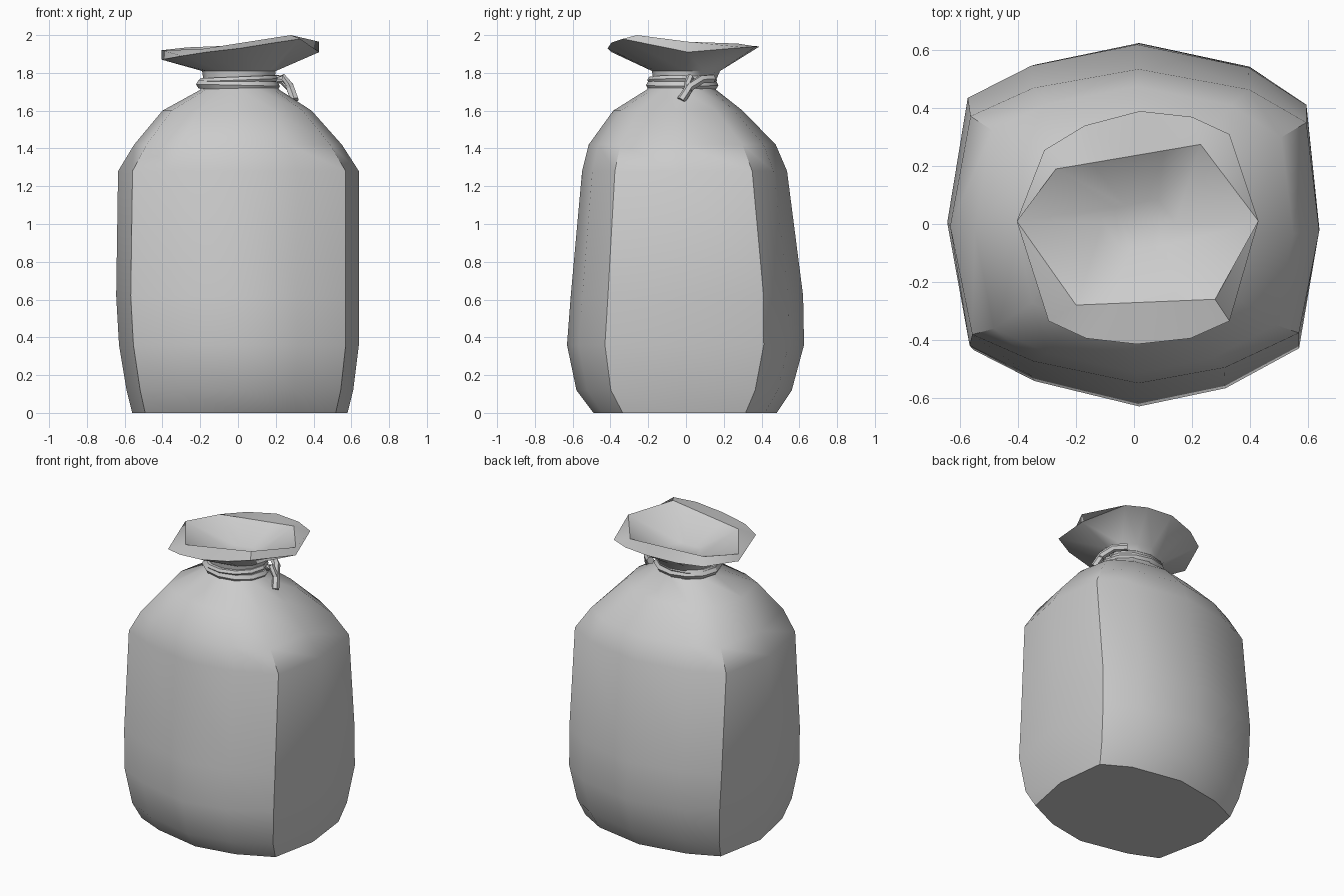
import bpy, bmesh, math
from math import cos, sin, tau
from mathutils import Vector

if "Cube" in bpy.data.objects:
    bpy.data.objects.remove(bpy.data.objects["Cube"])

cloth = bpy.data.materials.new("grey_cloth")
cloth.use_nodes = True
GREY = (0.6, 0.6, 0.6, 1)
cloth.diffuse_color = GREY
cloth.node_tree.nodes["Principled BSDF"].inputs["Base Color"].default_value = GREY


def loft(name, rings, angle, cap_start=True, cap_end=True, closed=False):
    """Skin a list of equal-length point rings into one object."""
    bm = bmesh.new()
    loops = [[bm.verts.new(p) for p in ring] for ring in rings]
    pairs = list(zip(loops, loops[1:]))
    if closed:
        pairs.append((loops[-1], loops[0]))
    for a, b in pairs:
        for i in range(len(a)):
            j = (i + 1) % len(a)
            bm.faces.new((a[i], a[j], b[j], b[i]))
    if cap_start and not closed:
        bm.faces.new(loops[0])
    if cap_end and not closed:
        bm.faces.new(loops[-1])
    bmesh.ops.remove_doubles(bm, verts=bm.verts, dist=0.0005)
    bmesh.ops.recalc_face_normals(bm, faces=bm.faces)
    mesh = bpy.data.meshes.new(name)
    bm.to_mesh(mesh)
    bm.free()
    mesh.materials.append(cloth)
    obj = bpy.data.objects.new(name, mesh)
    bpy.context.collection.objects.link(obj)
    bpy.ops.object.select_all(action="DESELECT")
    obj.select_set(True)
    bpy.context.view_layer.objects.active = obj
    bpy.ops.object.shade_smooth_by_angle(angle=math.radians(angle))
    return obj


# Sack: boxy twelve-point plan that rounds off towards the neck
PLAN = [Vector(p) for p in (
    (-1, 0), (-.89, .70), (-.55, .88), (.02, 1), (.62, .87), (.93, .66),
    (1, -.03), (.89, -.68), (.49, -.9), (.02, -1), (-.55, -.86), (-.88, -.69))]
ROUND = [Vector((-cos(tau * k / 12), sin(tau * k / 12))) for k in range(12)]
FULL_CORNERS = {1: 1.5, 11: 2.5}  # right-hand corners stay square for longer


def plan_ring(z, x0, x1, y0, y1, roundness):
    ring = []
    for k, (p, q) in enumerate(zip(PLAN, ROUND)):
        v = p.lerp(q, roundness ** FULL_CORNERS.get(k, 1))
        ring.append(Vector(((x0 + x1 + v.x * (x1 - x0)) / 2,
                            (y0 + y1 + v.y * (y1 - y0)) / 2, z)))
    return ring


# height, x range, y range, roundness
body = [plan_ring(*row) for row in (
    (0, -.56, .58, -.49, .48, 0),
    (.12, -.59, .61, -.58, .56, 0),
    (.36, -.63, .64, -.63, .625, 0),
    (.62, -.645, .64, -.61, .62, 0),
    (1.28, -.635, .64, -.55, .535, 0),
    (1.42, -.55, .55, -.515, .475, .1),
    (1.6, -.4, .39, -.385, .3, .42),
    (1.71, -.2, .22, -.21, .16, 1),
    (1.76, -.18, .19, -.17, .15, 1))]
loft("sack_body", body, 42)

# Flared mouth: outer lip, folded inner lip and dish
outer = [Vector(p) for p in (
    (-.405, .01, 1.87), (-.31, .255, 1.90), (-.17, .34, 1.92), (.02, .39, 1.94),
    (.2, .37, 1.94), (.33, .31, 1.935), (.43, .01, 1.91), (.33, -.335, 1.98),
    (.195, -.395, 1.96), (.01, -.415, 1.93), (-.165, -.395, 1.91), (-.295, -.335, 1.89))]
left, back_l, back_r, right, front_r, front_l = [Vector(p) for p in (
    (-.405, .01, 1.92), (-.27, .19, 1.935), (.23, .275, 1.955),
    (.43, .01, 1.965), (.28, -.26, 2.0), (-.2, -.28, 1.925))]
inner = ([left] + [back_l.lerp(back_r, i / 4) for i in range(5)]
         + [right] + [front_r.lerp(front_l, i / 4) for i in range(5)])
centre = Vector((.02, 0, 1.83))
dish = [centre + (p - centre) * .3 for p in inner]
for p in dish:
    p.z = centre.z
neck = [plan_ring(1.74, -.18, .19, -.17, .15, 1), plan_ring(1.81, -.19, .2, -.18, .18, 1)]
loft("sack_mouth", neck + [outer, inner], 50, cap_end=False)
loft("mouth_dish", [inner, dish], 80, cap_start=False)


# Cord: two tilted loops and two loose ends
def tube_ring(p, out, up, r):
    return [p + out * r * cos(tau * k / 6) + up * r * sin(tau * k / 6) for k in range(6)]


def cord_loop(name, z, rx, ry, tilt, r):
    rings = []
    for k in range(12):
        out = Vector((cos(tau * k / 12), sin(tau * k / 12), 0))
        p = Vector((rx * out.x, ry * out.y - .02, z + tilt * out.x))
        rings.append(tube_ring(p, out, Vector((0, 0, 1)), r))
    loft(name, rings, 30, closed=True)


def cord_end(name, points, r):
    points = [Vector(p) for p in points]
    rings = []
    for i, p in enumerate(points):
        along = (points[min(i + 1, len(points) - 1)] - points[max(i - 1, 0)]).normalized()
        side = along.cross(Vector((1, 0, .3))).normalized()
        rings.append(tube_ring(p, side, along.cross(side), r))
    loft(name, rings, 30)


cord_loop("lower_cord", 1.735, .195, .165, -.005, .027)
cord_loop("upper_cord", 1.762, .19, .165, .008, .02)
cord_end("long_cord_end", ((.17, .14, 1.77), (.235, .08, 1.765), (.275, .02, 1.725), (.3, -.025, 1.655)), .024)
cord_end("short_cord_end", ((.2, .03, 1.755), (.24, .02, 1.775), (.27, .01, 1.74), (.285, .015, 1.7)), .02)
